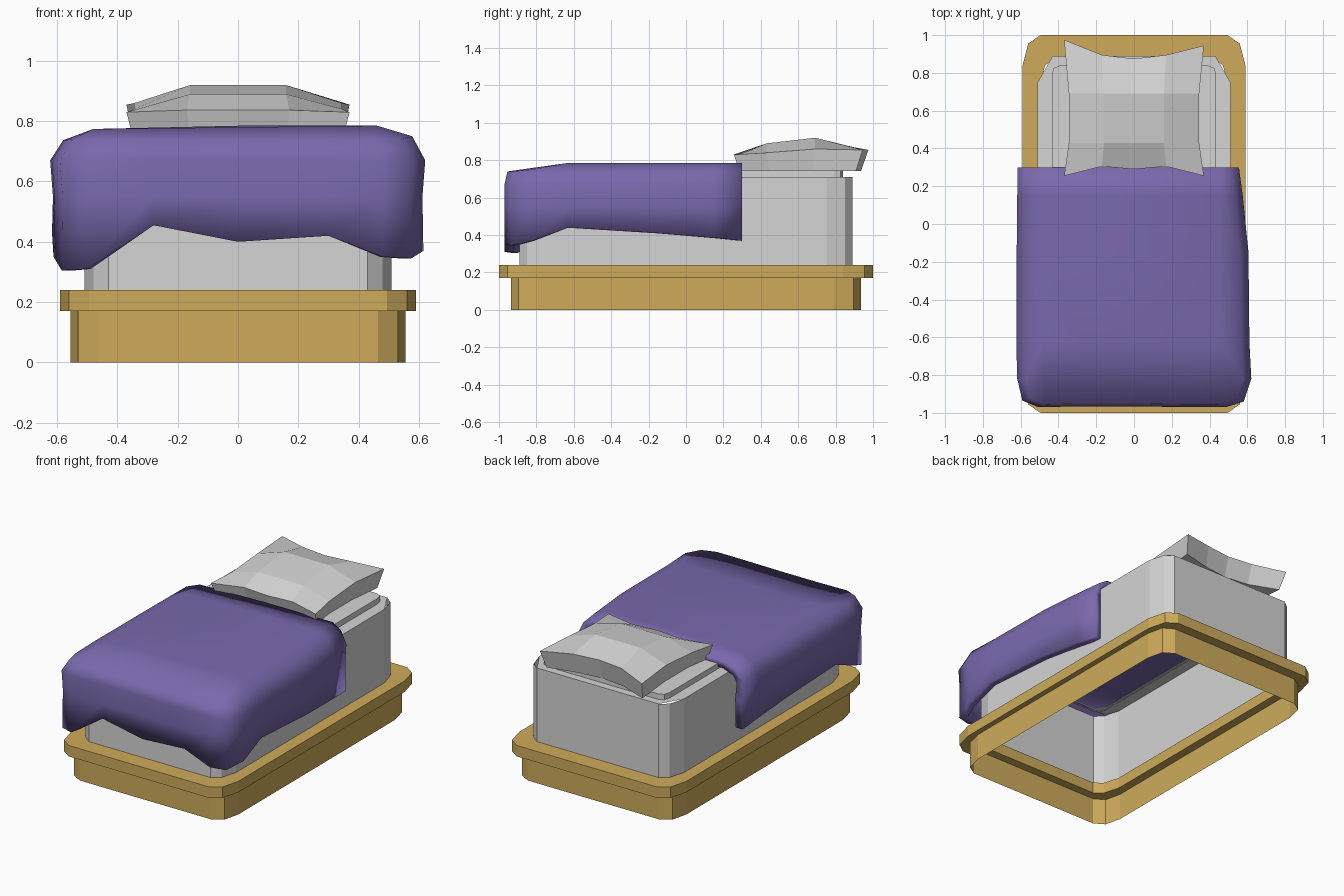
import bpy, bmesh

if "Cube" in bpy.data.objects:
    bpy.data.objects.remove(bpy.data.objects["Cube"])


def material(name, rgb):
    m = bpy.data.materials.new(name)
    m.diffuse_color = (*rgb, 1)
    m.use_nodes = True
    m.node_tree.nodes["Principled BSDF"].inputs["Base Color"].default_value = m.diffuse_color
    return m


GOLD = material("golden wood", (0.62, 0.41, 0.105))
WHITE = material("off white linen", (0.66, 0.66, 0.66))
PURPLE = material("purple fabric", (0.195, 0.14, 0.42))


def finish(name, bm, mat, recalc=True):
    if recalc:
        bmesh.ops.recalc_face_normals(bm, faces=bm.faces)
    me = bpy.data.meshes.new(name)
    bm.to_mesh(me)
    bm.free()
    ob = bpy.data.objects.new(name, me)
    me.materials.append(mat)
    bpy.context.collection.objects.link(ob)
    return ob


def ring(bm, corner, z):
    """Closed loop from one corner's points, mirrored into all four quadrants."""
    rev = corner[::-1]
    pts = list(corner) + [(-x, y) for x, y in rev]
    pts += [(-x, -y) for x, y in corner] + [(x, -y) for x, y in rev]
    return [bm.verts.new((x, y, z)) for x, y in pts]


def bridge(bm, a, b):
    n = len(a)
    for i in range(n):
        j = (i + 1) % n
        bm.faces.new((a[i], a[j], b[j], b[i]))


# Base: open plinth wall
plinth = [(0.555, 0.79), (0.53, 0.895), (0.465, 0.935)]
bm = bmesh.new()
bridge(bm, ring(bm, plinth, 0), ring(bm, plinth, 0.18))
finish("base_wall", bm, GOLD)

# Base: overhanging lip, a flat ring
lip_out = [(0.59, 0.84), (0.56, 0.955), (0.495, 1.0)]
lip_in = [(0.50, 0.74), (0.47, 0.84), (0.42, 0.88)]
bm = bmesh.new()
loops = [ring(bm, c, z) for c, z in
         ((lip_in, 0.17), (lip_out, 0.17), (lip_out, 0.24), (lip_in, 0.24))]
for i in range(4):
    bridge(bm, loops[i], loops[(i + 1) % 4])
finish("base_lip", bm, GOLD)

# Mattress: wall, rim with chamfered corners, raised top layer
wall = [(0.51, 0.75), (0.48, 0.85), (0.43, 0.89)]
bm = bmesh.new()
bridge(bm, ring(bm, wall, 0.18), ring(bm, wall, 0.71))
bridge(bm, ring(bm, [wall[0], wall[2]], 0.71),
       ring(bm, [(0.42, 0.76), (0.38, 0.82)], 0.71))
layer = [(0.435, 0.79), (0.425, 0.825), (0.39, 0.84)]
top = ring(bm, layer, 0.745)
bridge(bm, ring(bm, layer, 0.705), top)
bm.faces.new(top)
finish("mattress", bm, WHITE)

# Pillow: puffed grid with flared corners and a skirt tucked underneath
xs = (-1, -0.46, 0, 0.46, 1)
rows = (  # y at corner, column, centre; z at edge, centre
    (0.255, 0.305, 0.29, 0.83, 0.837),
    (0.43, 0.43, 0.43, 0.84, 0.89),
    (0.69, 0.69, 0.69, 0.86, 0.92),
    (0.96, 0.895, 0.875, 0.855, 0.87))
bm = bmesh.new()
grid = []
for r, (yc, ym, y0, ze, zc) in enumerate(rows):
    half = 0.37 if r in (0, 3) else 0.345
    line = []
    for x in xs:
        edge = abs(x) == 1
        y = yc if edge else (y0 if x == 0 else ym)
        if r == 3 and edge:
            y -= 0.015 * x
        line.append(bm.verts.new((x * half, y, ze if edge else zc)))
    grid.append(line)
for a, b in zip(grid, grid[1:]):
    for i in range(4):
        bm.faces.new((a[i], a[i + 1], b[i + 1], b[i]))
seam = grid[0] + [g[4] for g in grid[1:3]] + grid[3][::-1] + [g[0] for g in grid[2:0:-1]]
under = [bm.verts.new((v.co.x * 0.94, 0.58 + (v.co.y - 0.58) * 0.9, 0.742)) for v in seam]
bridge(bm, seam, under)
bm.faces.new(under)
finish("pillow", bm, WHITE)

# Blanket: hem path (x, y, hem height) from back right, round the front, to back left
path = [(0.55, 0.30, 0.37), (0.57, 0.15, 0.385), (0.60, -0.15, 0.41),
        (0.605, -0.63, 0.44), (0.615, -0.82, 0.37), (0.575, -0.94, 0.345),
        (0.48, -0.97, 0.35), (0.30, -0.97, 0.42), (0, -0.965, 0.40),
        (-0.28, -0.965, 0.455), (-0.50, -0.97, 0.31), (-0.585, -0.935, 0.305),
        (-0.612, -0.82, 0.35), (-0.617, -0.63, 0.43), (-0.615, -0.15, 0.41),
        (-0.612, 0.15, 0.385), (-0.61, 0.30, 0.37)]
bm = bmesh.new()
strips = []
for x, y, hem in path:
    front = y < -0.9
    tx = max(-0.48, min(0.46, x))
    zs = 0.74 if front else 0.737 + 0.013 * (x > 0)
    sy = y + 0.015 if front else y
    profile = [(tx, max(y, -0.63), 0.78 + 0.012 * tx),
               (x * 0.94, sy, zs),
               (x * 1.01, y, 0.67),
               (x * 0.995, y, 0.55),
               (x, y, hem)]
    strips.append([bm.verts.new(p) for p in profile])
for a, b in zip(strips, strips[1:]):
    for i in range(4):
        bm.faces.new((a[i], a[i + 1], b[i + 1], b[i]))
n = len(path)
mid = [bm.verts.new((0, path[i][1], 0.785)) for i in range(3)]
mid.append(strips[8][0])
for i in range(3):  # top surface, in rows from the back
    rt = [strips[i][0], strips[i + 1][0]]
    lt = [strips[n - 1 - i][0], strips[n - 2 - i][0]]
    if i == 2:
        bm.faces.new((mid[i], rt[0], rt[1], strips[7][0], mid[3]))
        bm.faces.new((mid[i], mid[3], strips[9][0], lt[1], lt[0]))
    else:
        bm.faces.new((mid[i], rt[0], rt[1], mid[i + 1]))
        bm.faces.new((mid[i], mid[i + 1], lt[1], lt[0]))
bmesh.ops.remove_doubles(bm, verts=bm.verts, dist=0.001)
bmesh.ops.recalc_face_normals(bm, faces=bm.faces)
bm.normal_update()
if max(bm.faces, key=lambda f: f.calc_center_median().z).normal.z < 0:
    bmesh.ops.reverse_faces(bm, faces=bm.faces)
for f in bm.faces:
    f.smooth = True
blanket = finish("blanket", bm, PURPLE, recalc=False)
thick = blanket.modifiers.new("thickness", "SOLIDIFY")
thick.thickness = 0.05
thick.offset = -1
